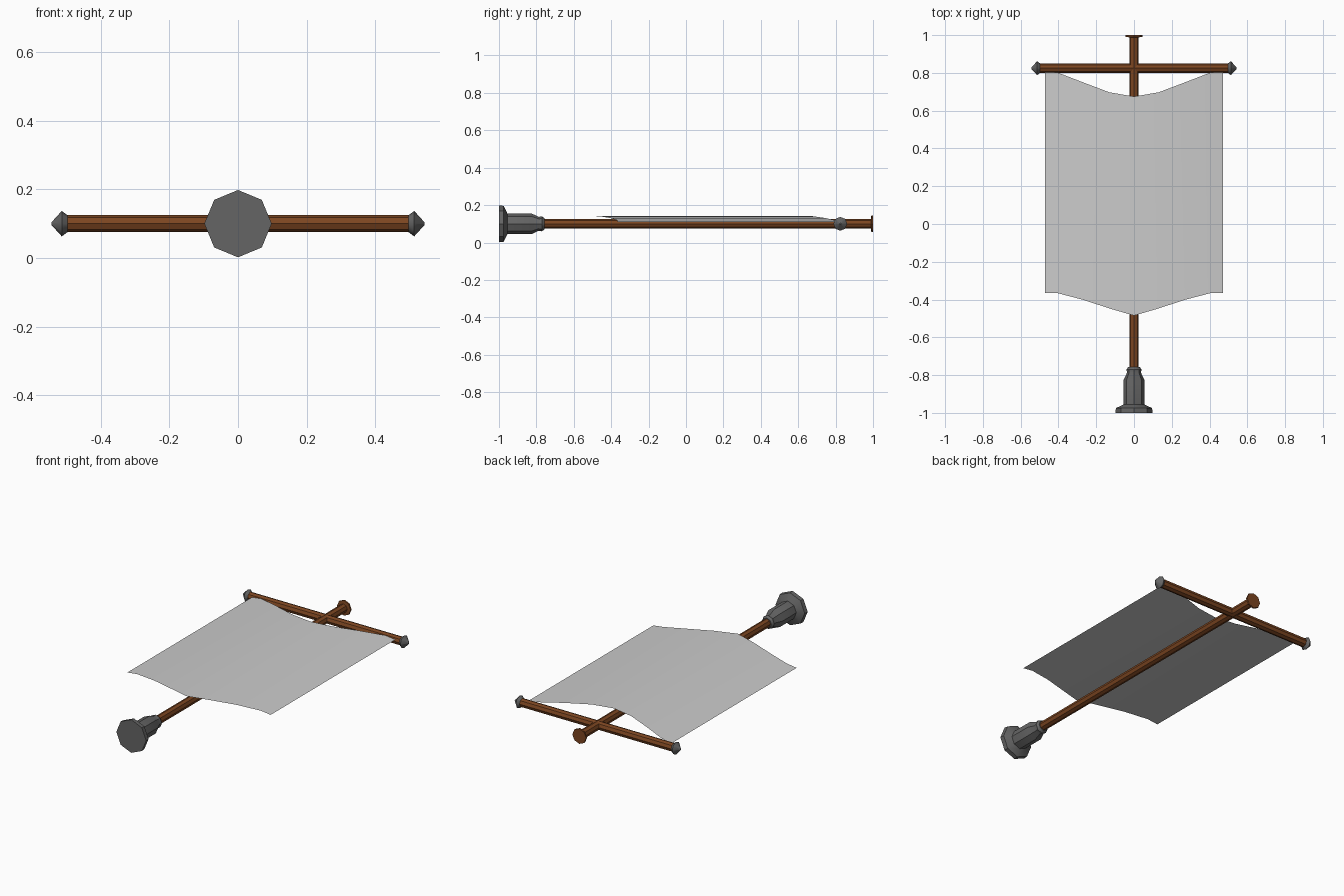
import bpy, bmesh
from math import cos, sin, pi, radians
from mathutils import Vector

if "Cube" in bpy.data.objects:
    bpy.data.objects.remove(bpy.data.objects["Cube"])

CZ = 0.1  # height of the pole axis


def material(name, rgb):
    m = bpy.data.materials.new(name)
    m.diffuse_color = (*rgb, 1)
    m.use_nodes = True
    m.node_tree.nodes["Principled BSDF"].inputs["Base Color"].default_value = m.diffuse_color
    return m


wood = material("wood", (0.2, 0.06, 0.015))
iron = material("iron", (0.13, 0.13, 0.13))


def finish(name, bm, mat=None, angle=40):
    me = bpy.data.meshes.new(name)
    bm.to_mesh(me)
    bm.free()
    ob = bpy.data.objects.new(name, me)
    bpy.context.collection.objects.link(ob)
    if mat:
        me.materials.append(mat)
    bpy.ops.object.select_all(action='DESELECT')
    ob.select_set(True)
    bpy.context.view_layer.objects.active = ob
    bpy.ops.object.shade_smooth_by_angle(angle=radians(angle))
    return ob


def turned(name, profile, mat, axis, origin, sides=8):
    """Sweep (distance, radius) pairs around a horizontal axis."""
    axis, origin = Vector(axis), Vector(origin)
    up = Vector((0, 0, 1))
    side = axis.cross(up)
    bm = bmesh.new()
    rings = []
    for d, r in profile:
        rings.append([bm.verts.new(origin + axis * d + r * (cos(2 * pi * i / sides) * up
                      + sin(2 * pi * i / sides) * side)) for i in range(sides)])
    for a, b in zip(rings, rings[1:]):
        for i in range(sides):
            j = (i + 1) % sides
            bm.faces.new((a[i], a[j], b[j], b[i]))
    bm.faces.new(rings[0])
    bm.faces.new(rings[-1])
    bmesh.ops.recalc_face_normals(bm, faces=bm.faces)
    return finish(name, bm, mat)


# Pole with a thin flared cap at the far end
turned("pole", [(-0.78, 0.025), (0.988, 0.025), (0.991, 0.045), (1.0, 0.045)],
       wood, (0, 1, 0), (0, 0, CZ))

# Weighted foot with flange and collar
turned("foot", [(-1, 0.098), (-0.975, 0.096), (-0.955, 0.055), (-0.825, 0.055),
                (-0.787, 0.037), (-0.77, 0.04), (-0.757, 0.03)],
       iron, (0, 1, 0), (0, 0, CZ))

# Crossbar and its pointed end caps
turned("crossbar", [(-0.51, 0.025), (0.51, 0.025)], wood, (1, 0, 0), (0, 0.825, CZ))
for s, label in ((-1, "left"), (1, "right")):
    turned("finial_" + label, [(0.497, 0.025), (0.513, 0.037), (0.543, 0.004)],
           iron, (s, 0, 0), (0, 0.825, CZ))

# Cloth: half section (x, top y, bottom y, z), mirrored
half = [(0, 0.675, -0.485, 0.141), (0.13, 0.697, -0.447, 0.138), (0.27, 0.75, -0.401, 0.130),
        (0.405, 0.802, -0.366, 0.118), (0.47, 0.802, -0.365, 0.110)]
section = [(-x, t, b, z) for x, t, b, z in half[:0:-1]] + half
bm = bmesh.new()
cols = [(bm.verts.new((x, b, z)), bm.verts.new((x, t, z))) for x, t, b, z in section]
for p, q in zip(cols, cols[1:]):
    bm.faces.new((p[0], q[0], q[1], p[1]))
finish("banner_cloth", bm)
